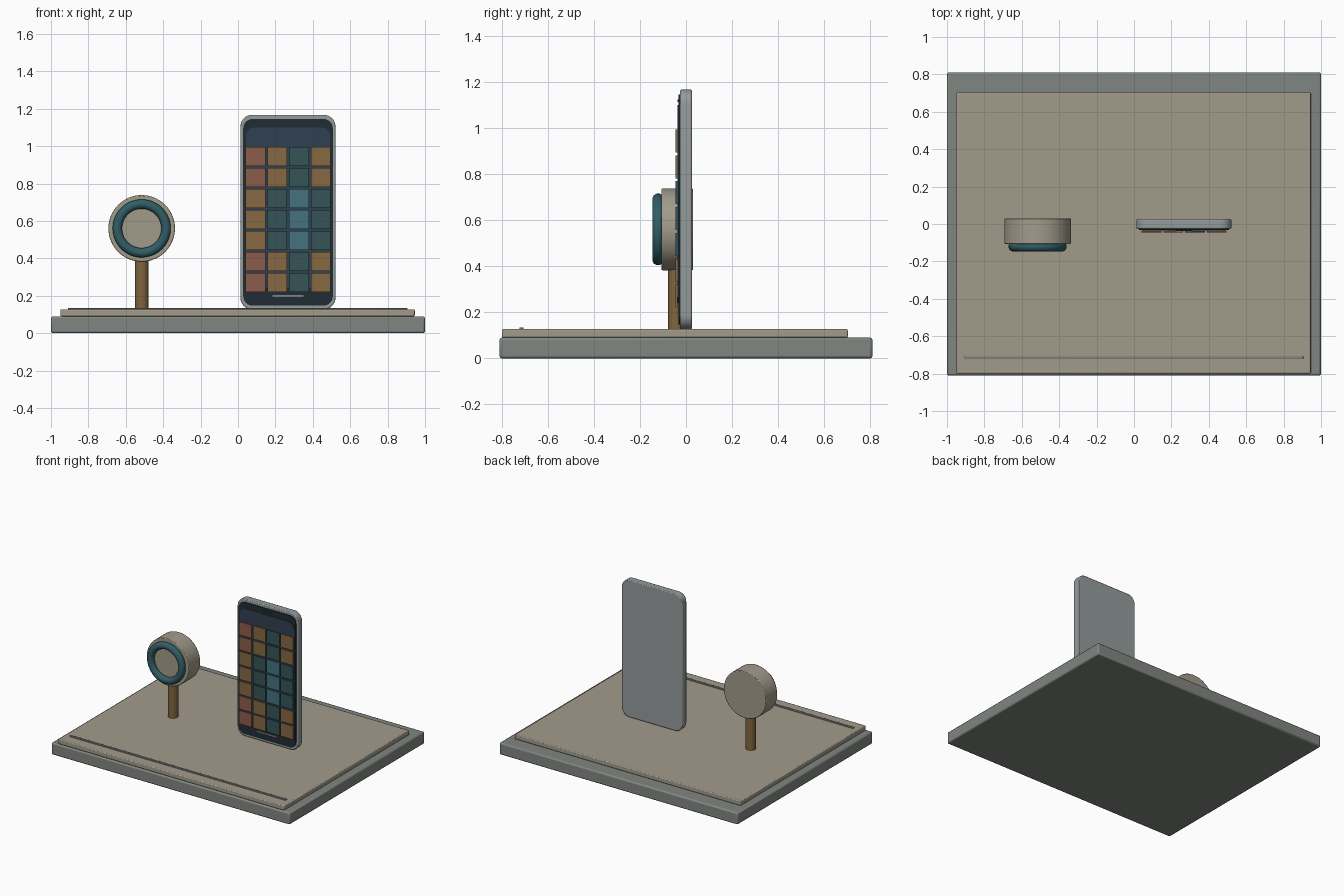
import bpy, bmesh, math
from mathutils import Matrix

if "Cube" in bpy.data.objects:
    bpy.data.objects.remove(bpy.data.objects["Cube"])


def mat(name, rgb):
    m = bpy.data.materials.new(name)
    m.diffuse_color = (*rgb, 1)
    m.use_nodes = True
    m.node_tree.nodes["Principled BSDF"].inputs["Base Color"].default_value = m.diffuse_color
    return m


GREY = mat("grey", (0.22, 0.24, 0.22))
PHONE = mat("phone_grey", (0.30, 0.33, 0.33))
BEIGE = mat("beige", (0.36, 0.33, 0.26))
TEAL = mat("dark_teal", (0.03, 0.11, 0.13))
WOOD = mat("brown", (0.22, 0.13, 0.05))
BLACK = mat("glass_black", (0.015, 0.025, 0.035))
NAVY = mat("navy", (0.03, 0.05, 0.08))
TILE = {"r": mat("tile_red", (0.26, 0.11, 0.07)),
        "y": mat("tile_tan", (0.24, 0.14, 0.055)),
        "t": mat("tile_teal", (0.035, 0.09, 0.095)),
        "b": mat("tile_blue", (0.06, 0.17, 0.22))}


def finish(bm, name, material, bevel=0, segments=2):
    bmesh.ops.recalc_face_normals(bm, faces=bm.faces)
    me = bpy.data.meshes.new(name)
    bm.to_mesh(me)
    bm.free()
    ob = bpy.data.objects.new(name, me)
    bpy.context.collection.objects.link(ob)
    me.materials.append(material)
    if bevel:
        b = ob.modifiers.new("bevel", 'BEVEL')
        b.width, b.segments, b.limit_method = bevel, segments, 'ANGLE'
    bpy.ops.object.select_all(action='DESELECT')
    ob.select_set(True)
    bpy.context.view_layer.objects.active = ob
    bpy.ops.object.shade_smooth_by_angle(angle=math.radians(35))
    return ob


def box(name, x, y, z, material, bevel=0):
    bm = bmesh.new()
    bmesh.ops.create_cube(bm, size=1)
    for v in bm.verts:
        for i, (a, b) in enumerate((x, y, z)):
            v.co[i] = a if v.co[i] < 0 else b
    return finish(bm, name, material, bevel)


def slab(name, x, y, z, r, material, bevel=0):
    """Upright plate with rounded corners, extruded along y."""
    bm = bmesh.new()
    corners = ((x[1] - r, z[1] - r), (x[0] + r, z[1] - r),
               (x[0] + r, z[0] + r), (x[1] - r, z[0] + r))
    verts = []
    for q, (cx, cz) in enumerate(corners):
        for k in range(9):
            a = math.radians(90 * q + 90 * k / 8)
            verts.append(bm.verts.new((cx + r * math.cos(a), y[0], cz + r * math.sin(a))))
    face = bm.faces.new(verts)
    ext = bmesh.ops.extrude_face_region(bm, geom=[face])
    for v in ext["geom"]:
        if isinstance(v, bmesh.types.BMVert):
            v.co.y = y[1]
    return finish(bm, name, material, bevel)


def cylinder(name, centre, r, depth, axis, material, segments=48, bevel=0):
    bm = bmesh.new()
    rot = Matrix.Rotation(math.pi / 2, 4, 'X') if axis == 'y' else Matrix()
    bmesh.ops.create_cone(bm, cap_ends=True, segments=segments, radius1=r, radius2=r,
                          depth=depth, matrix=Matrix.Translation(centre) @ rot)
    return finish(bm, name, material, bevel)


# Stand base, mat and front rail
box("base", (-1, 1), (-0.81, 0.81), (0, 0.09), GREY, 0.01)
box("top_mat", (-0.95, 0.945), (-0.80, 0.703), (0.09, 0.127), BEIGE, 0.006)
box("front_rail", (-0.91, 0.905), (-0.723, -0.705), (0.12, 0.134), GREY, 0.003)

# Watch charger: post, puck and raised ring
CX, CZ = -0.515, 0.56
cylinder("charger_post", (CX, -0.042, 0.26), 0.036, 0.30, 'z', WOOD, 32)
cylinder("charger_puck", (CX, -0.038, CZ), 0.178, 0.137, 'y', BEIGE, 64, 0.005)
bm = bmesh.new()
N, M, R, r = 64, 12, 0.13, 0.026
rings = []
for i in range(N):
    a = 2 * math.pi * i / N
    ring = []
    for j in range(M):
        b = 2 * math.pi * (j + 0.5) / M
        d = R + r * math.cos(b)
        ring.append(bm.verts.new((CX + d * math.cos(a), -0.121 + r * math.sin(b),
                                  CZ + d * math.sin(a))))
    rings.append(ring)
for i in range(N):
    p, q = rings[i], rings[(i + 1) % N]
    for j in range(M):
        k = (j + 1) % M
        bm.faces.new((p[j], q[j], q[k], p[k]))
finish(bm, "charger_ring", TEAL)

# Phone body, screen glass and wallpaper panel
slab("phone_body", (0.013, 0.521), (-0.026, 0.026), (0.127, 1.167), 0.062, PHONE, 0.006)
slab("phone_screen", (0.028, 0.507), (-0.033, -0.02), (0.147, 1.145), 0.05, BLACK)
slab("screen_panel", (0.043, 0.493), (-0.036, -0.03), (0.24, 1.10), 0.045, NAVY)

# App tiles, four columns by seven rows
rows = ["ryty", "ryty", "ytbt", "ytbt", "ytbt", "ryty", "ryty"]
for i, row in enumerate(rows):
    for j, key in enumerate(row):
        x, z = 0.093 + 0.1165 * j, 0.944 - 0.1123 * i
        box(f"app_tile_{i}_{j}", (x - 0.053, x + 0.053), (-0.046, -0.038),
            (z - 0.05, z + 0.05), TILE[key])

# Home bar and earpiece slot
box("home_bar", (0.185, 0.35), (-0.038, -0.03), (0.194, 0.203), GREY)
box("earpiece", (0.225, 0.31), (-0.037, -0.03), (1.114, 1.124), BLACK)
